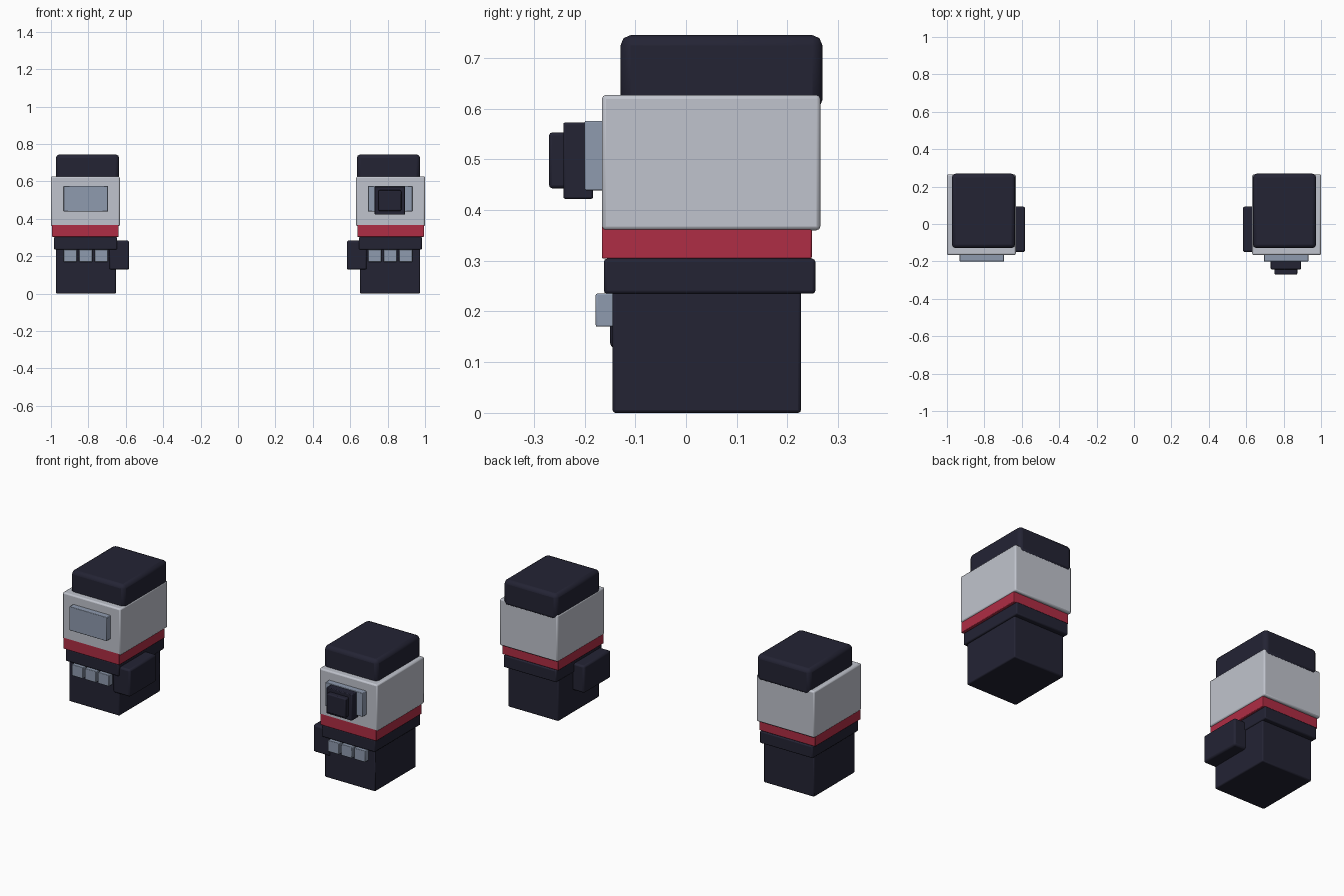
import bpy

if "Cube" in bpy.data.objects:
    bpy.data.objects.remove(bpy.data.objects["Cube"])


def make_material(name, rgb):
    mat = bpy.data.materials.new(name)
    mat.diffuse_color = (*rgb, 1.0)
    mat.use_nodes = True
    mat.node_tree.nodes["Principled BSDF"].inputs["Base Color"].default_value = mat.diffuse_color
    return mat


NAVY = make_material("dark navy", (0.017, 0.017, 0.034))
GREY = make_material("light grey", (0.53, 0.55, 0.61))
RED = make_material("crimson", (0.43, 0.026, 0.058))
SLATE = make_material("slate blue", (0.275, 0.328, 0.429))


def block(name, side, x, y, z, mat, bevel=0.006):
    """Bevelled box from (min, max) ranges; side=-1 mirrors it across x."""
    sizes = [hi - lo for lo, hi in (x, y, z)]
    mids = [(hi + lo) / 2 for lo, hi in (x, y, z)]
    bpy.ops.mesh.primitive_cube_add(size=1, location=(side * mids[0], mids[1], mids[2]))
    obj = bpy.context.object
    obj.name = name
    for v in obj.data.vertices:
        v.co = [c * s for c, s in zip(v.co, sizes)]
    obj.data.materials.append(mat)
    mod = obj.modifiers.new("rounded edges", 'BEVEL')
    mod.width = bevel
    mod.segments = 2
    bpy.ops.object.shade_smooth_by_angle()
    return obj


for side, label in ((-1, "left"), (1, "right")):
    # Stacked main body, bottom to top
    block(label + "_base", side, (0.653, 0.973), (-0.145, 0.227), (0, 0.245), NAVY)
    block(label + "_band", side, (0.647, 0.983), (-0.162, 0.255), (0.235, 0.304), NAVY)
    block(label + "_red_stripe", side, (0.638, 0.995), (-0.166, 0.248), (0.304, 0.37), RED, 0.003)
    block(label + "_cuff", side, (0.632, 1.0), (-0.166, 0.265), (0.36, 0.627), GREY, 0.008)
    block(label + "_cap", side, (0.635, 0.974), (-0.129, 0.269), (0.597, 0.745), NAVY, 0.02)

    # Thumb on the inner side
    block(label + "_thumb", side, (0.582, 0.69), (-0.15, 0.093), (0.128, 0.284), NAVY, 0.01)

    # Row of three knuckles
    for i in range(3):
        cx = 0.731 + 0.083 * i
        block(f"{label}_knuckle_{i + 1}", side, (cx - 0.035, cx + 0.035),
              (-0.178, -0.135), (0.17, 0.235), SLATE, 0.003)

    # Plate on the cuff front
    block(label + "_plate", side, (0.695, 0.932), (-0.2, -0.15), (0.439, 0.576), SLATE, 0.003)

# Stepped dial on the right plate only
block("dial_base", 1, (0.731, 0.893), (-0.242, -0.183), (0.422, 0.573), NAVY, 0.004)
block("dial_front", 1, (0.75, 0.873), (-0.27, -0.235), (0.443, 0.553), NAVY, 0.006)
